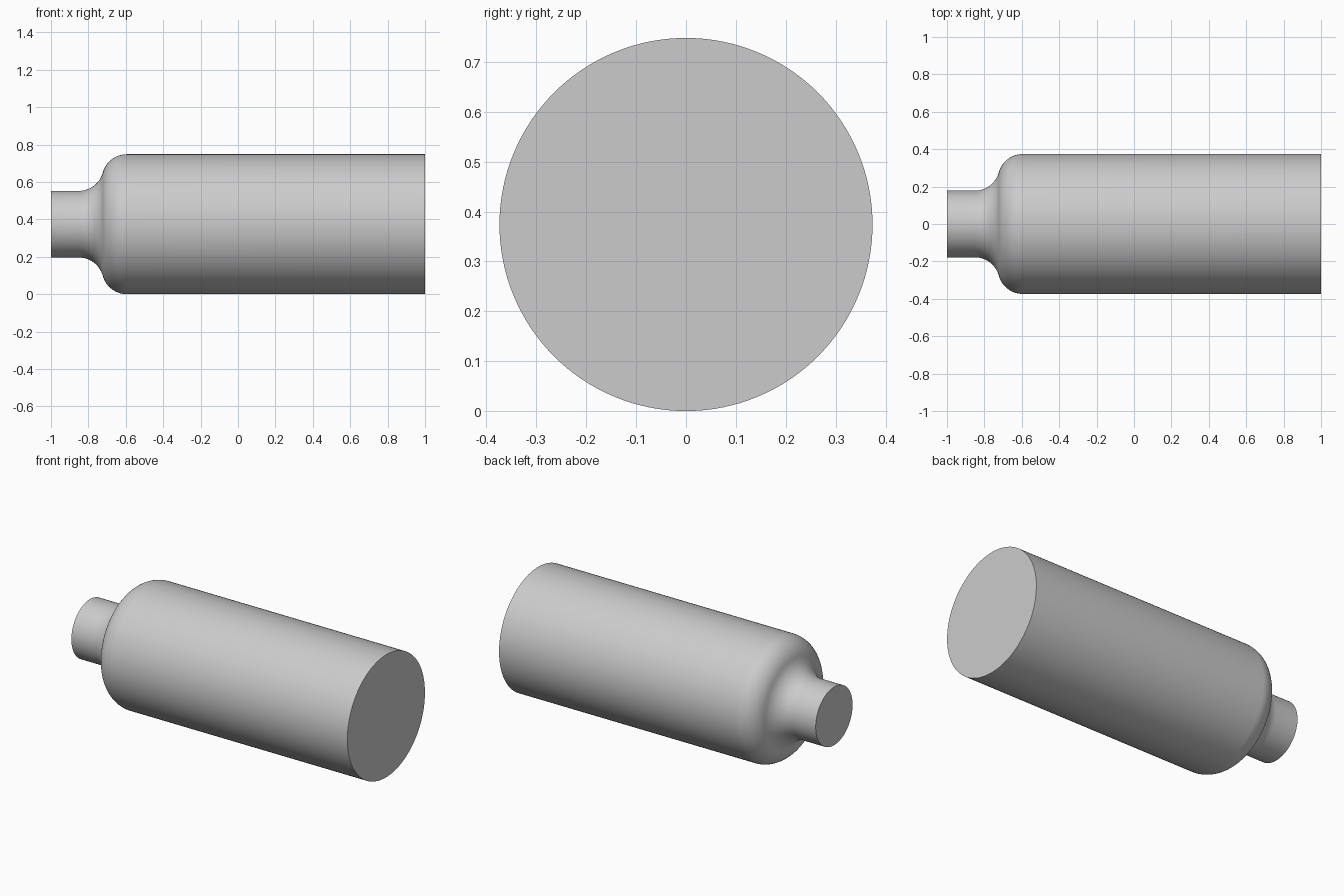
import bpy, bmesh
from math import sin, cos, acos, tau, radians

cube = bpy.data.objects.get("Cube")
if cube:
    bpy.data.objects.remove(cube, do_unlink=True)

BODY_R, NECK_R = 0.374, 0.178      # radii of body and neck
FILLET = 0.133                     # radius of both shoulder arcs
MID_X = -0.723                     # where the two arcs meet
SEGMENTS, STEPS = 128, 14

# Plain grey material
grey = bpy.data.materials.new("plain grey")
grey.use_nodes = True
colour = (0.6, 0.6, 0.6, 1)
grey.diffuse_color = colour
grey.node_tree.nodes["Principled BSDF"].inputs["Base Color"].default_value = colour

# Profile of (x, radius): neck, concave arc, convex arc, body
sweep = acos(1 - (BODY_R - NECK_R) / (2 * FILLET))
reach = FILLET * sin(sweep)
angles = [sweep * i / STEPS for i in range(STEPS + 1)]
concave = [(MID_X - reach + FILLET * sin(a), NECK_R + FILLET * (1 - cos(a))) for a in angles]
convex = [(MID_X + reach - FILLET * sin(a), BODY_R - FILLET * (1 - cos(a))) for a in reversed(angles)]
profile = [(-1, NECK_R)] + concave + convex[1:] + [(1, BODY_R)]

# Revolve the profile around the x axis and close both ends
bm = bmesh.new()
rings = [[bm.verts.new((x, r * cos(tau * k / SEGMENTS), BODY_R + r * sin(tau * k / SEGMENTS)))
          for k in range(SEGMENTS)] for x, r in profile]
for a, b in zip(rings, rings[1:]):
    for k in range(SEGMENTS):
        n = (k + 1) % SEGMENTS
        bm.faces.new((a[k], a[n], b[n], b[k]))
bm.faces.new(rings[0])
bm.faces.new(rings[-1])
bmesh.ops.recalc_face_normals(bm, faces=bm.faces)

mesh = bpy.data.meshes.new("bottle_body")
bm.to_mesh(mesh)
bm.free()
mesh.materials.append(grey)
bottle = bpy.data.objects.new("bottle_body", mesh)
bpy.context.collection.objects.link(bottle)

# Smooth sides with crisp end rims
bpy.ops.object.select_all(action="DESELECT")
bottle.select_set(True)
bpy.context.view_layer.objects.active = bottle
bpy.ops.object.shade_smooth_by_angle(angle=radians(30))
